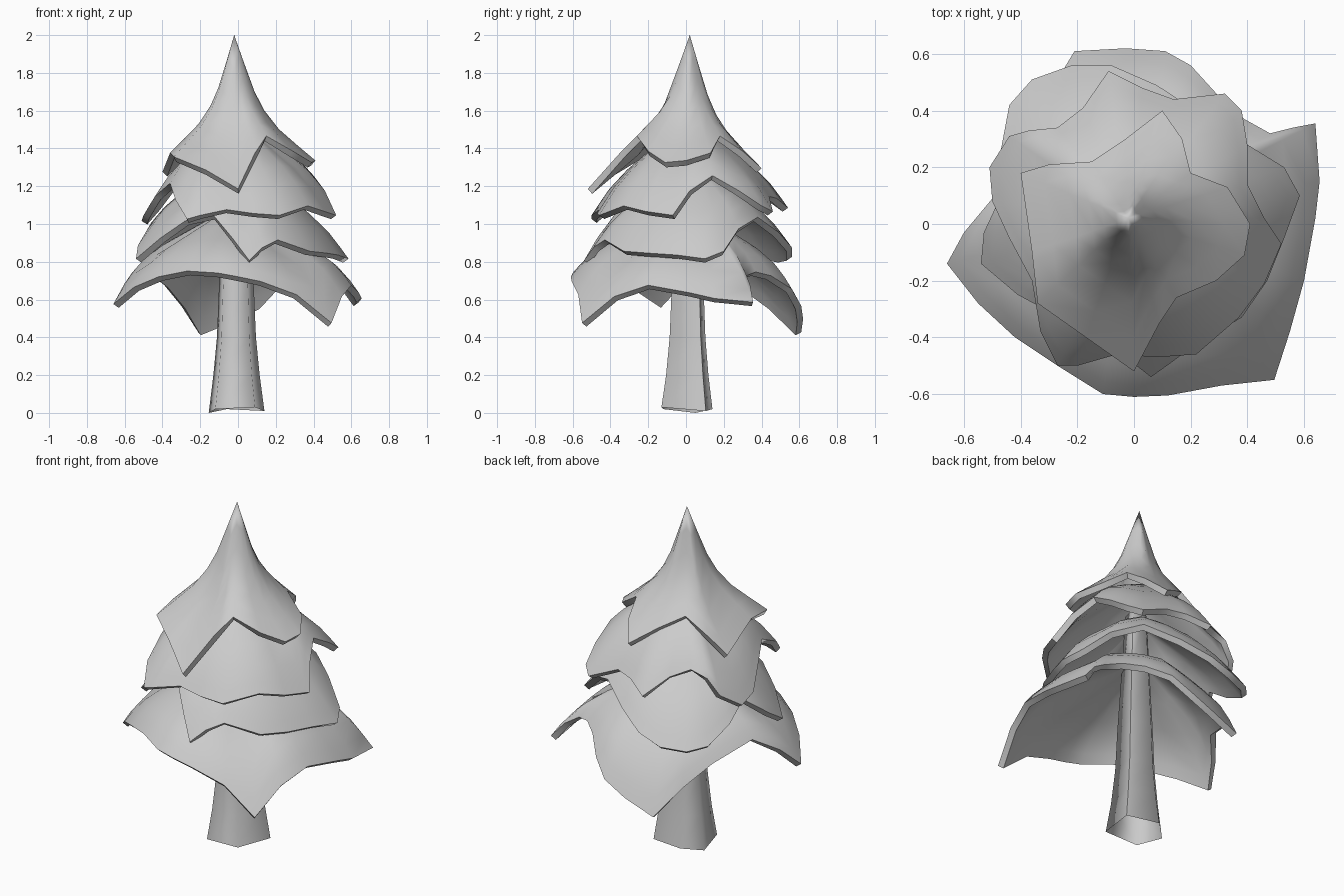
import bpy, bmesh, math
from mathutils import Vector

AXIS = Vector((-0.02, 0.02, 0))


def finish(name, bm, angle, thick=0):
    me = bpy.data.meshes.new(name)
    bm.to_mesh(me)
    bm.free()
    ob = bpy.data.objects.new(name, me)
    bpy.context.collection.objects.link(ob)
    bpy.context.view_layer.objects.active = ob
    ob.select_set(True)
    if thick:
        mod = ob.modifiers.new("thickness", 'SOLIDIFY')
        mod.thickness = thick
        mod.offset = -1
        bpy.ops.object.modifier_apply(modifier=mod.name)
    bpy.ops.object.shade_smooth_by_angle(angle=math.radians(angle))
    ob.select_set(False)
    return ob


def bridge(bm, a, b):
    n = len(a)
    for i in range(n):
        bm.faces.new((a[i], b[i], b[(i + 1) % n], a[(i + 1) % n]))


def skirt(name, top_z, top_r, profile, rim, thick):
    """Draped foliage layer: a peak lofted down to a wavy rim, then thickened."""
    bm = bmesh.new()
    peak = bm.verts.new(AXIS + Vector((0, 0, top_z)))
    prev = None
    for t, h in profile:
        ring = []
        for x, y, z in rim:
            end = Vector((x, y, 0))
            start = AXIS + (end - AXIS).normalized() * top_r
            p = start.lerp(end, t)
            p.z = top_z + (z + 0.006 - top_z) * h
            ring.append(bm.verts.new(p))
        if prev:
            bridge(bm, prev, ring)
        else:
            for i in range(len(ring)):
                bm.faces.new((peak, ring[i], ring[(i + 1) % len(ring)]))
        prev = ring
    # outer side faces up, so the thickness grows inward
    bmesh.ops.recalc_face_normals(bm, faces=bm.faces)
    bm.normal_update()
    if sum(f.normal.z for f in bm.faces) < 0:
        bmesh.ops.reverse_faces(bm, faces=bm.faces)
    return finish(name, bm, 55, thick)


# Rims run clockwise from the back, seen from above
rim_1 = [(0.10, 0.40, 1.29), (0.17, 0.30, 1.38), (0.20, 0.18, 1.46), (0.33, 0.13, 1.37),
         (0.41, 0.0, 1.33), (0.39, -0.11, 1.32), (0.29, -0.20, 1.38), (0.15, -0.26, 1.46),
         (0.09, -0.35, 1.37), (0.0, -0.52, 1.18), (-0.17, -0.40, 1.28), (-0.34, -0.28, 1.35),
         (-0.36, -0.10, 1.37), (-0.40, 0.18, 1.27), (-0.30, 0.21, 1.36), (-0.15, 0.22, 1.45),
         (-0.03, 0.30, 1.38)]
rim_2 = [(-0.09, 0.54, 1.08), (0.03, 0.48, 1.13), (0.14, 0.44, 1.14), (0.32, 0.46, 1.06),
         (0.38, 0.40, 1.09), (0.40, 0.28, 1.17), (0.40, 0.14, 1.25), (0.46, 0.02, 1.17),
         (0.52, -0.07, 1.04), (0.46, -0.21, 1.06), (0.37, -0.33, 1.09), (0.22, -0.46, 1.04),
         (0.08, -0.47, 1.05), (-0.06, -0.46, 1.07), (-0.20, -0.50, 1.04), (-0.27, -0.50, 1.02),
         (-0.33, -0.38, 1.12), (-0.36, -0.20, 1.21), (-0.44, -0.05, 1.14), (-0.50, 0.08, 1.04),
         (-0.51, 0.20, 1.01), (-0.44, 0.31, 1.09), (-0.37, 0.33, 1.18), (-0.27, 0.34, 1.21),
         (-0.18, 0.41, 1.17)]
rim_3 = [(-0.08, 0.56, 0.87), (0.08, 0.49, 0.95), (0.25, 0.38, 1.03), (0.40, 0.28, 0.97),
         (0.53, 0.20, 0.85), (0.585, 0.10, 0.81), (0.53, -0.05, 0.83), (0.47, -0.20, 0.84),
         (0.38, -0.33, 0.85), (0.21, -0.43, 0.91), (0.13, -0.49, 0.87), (0.06, -0.54, 0.80),
         (-0.03, -0.47, 0.92), (-0.13, -0.38, 1.04), (-0.28, -0.32, 1.01), (-0.41, -0.25, 0.92),
         (-0.54, -0.14, 0.81), (-0.53, -0.03, 0.88), (-0.46, 0.12, 1.00), (-0.47, 0.26, 0.91),
         (-0.44, 0.42, 0.83), (-0.36, 0.51, 0.81), (-0.22, 0.56, 0.82)]
rim_4 = [(-0.03, 0.62, 0.49), (0.11, 0.61, 0.56), (0.20, 0.56, 0.65), (0.30, 0.45, 0.72),
         (0.39, 0.37, 0.74), (0.48, 0.32, 0.72), (0.56, 0.34, 0.67), (0.64, 0.355, 0.58),
         (0.655, 0.15, 0.60), (0.64, 0.02, 0.63), (0.60, -0.20, 0.67), (0.55, -0.38, 0.61),
         (0.495, -0.55, 0.47), (0.31, -0.57, 0.62), (0.12, -0.605, 0.69), (0.0, -0.61, 0.715),
         (-0.11, -0.60, 0.735), (-0.27, -0.50, 0.745), (-0.42, -0.40, 0.715),
         (-0.55, -0.28, 0.66), (-0.66, -0.14, 0.57), (-0.60, -0.03, 0.68), (-0.50, 0.09, 0.76),
         (-0.39, 0.31, 0.67), (-0.30, 0.46, 0.56), (-0.21, 0.61, 0.42)]

spire = [(0.12, 0.22), (0.25, 0.45), (0.37, 0.60), (0.55, 0.75), (0.78, 0.88), (1, 1)]
dome = [(0.0, 0.03), (0.3, 0.25), (0.6, 0.50), (0.8, 0.71), (0.92, 0.88), (1, 1)]
droop = [(0.0, 0.03), (0.3, 0.25), (0.6, 0.47), (0.8, 0.67), (0.92, 0.85), (1, 1)]

skirt("foliage_top", 2.0, 0.0, spire, rim_1, 0.035)
skirt("foliage_upper", 1.53, 0.05, dome, rim_2, 0.035)
skirt("foliage_middle", 1.30, 0.08, dome, rim_3, 0.035)
skirt("foliage_bottom", 1.06, 0.09, droop, rim_4, 0.035)

# Trunk: flared five-sided post, open below, with a slightly uneven foot
foot = [(0.09, -0.13, 0.03), (0.14, 0.105, 0.01), (-0.06, 0.14, 0.02),
        (-0.155, 0.05, 0.0), (-0.12, -0.12, 0.02)]
bm = bmesh.new()
prev = None
for z, s in [(0, 1), (0.2, 0.83), (0.4, 0.70), (0.65, 0.63), (1.0, 0.50), (1.35, 0.38)]:
    ring = [bm.verts.new((x * s - 0.01 * (1 - s), y * s + 0.015 * (1 - s), z or wob))
            for x, y, wob in foot]
    if prev:
        bridge(bm, prev, ring)
    prev = ring
bm.faces.new(prev)
bmesh.ops.recalc_face_normals(bm, faces=bm.faces)
finish("trunk", bm, 88)
